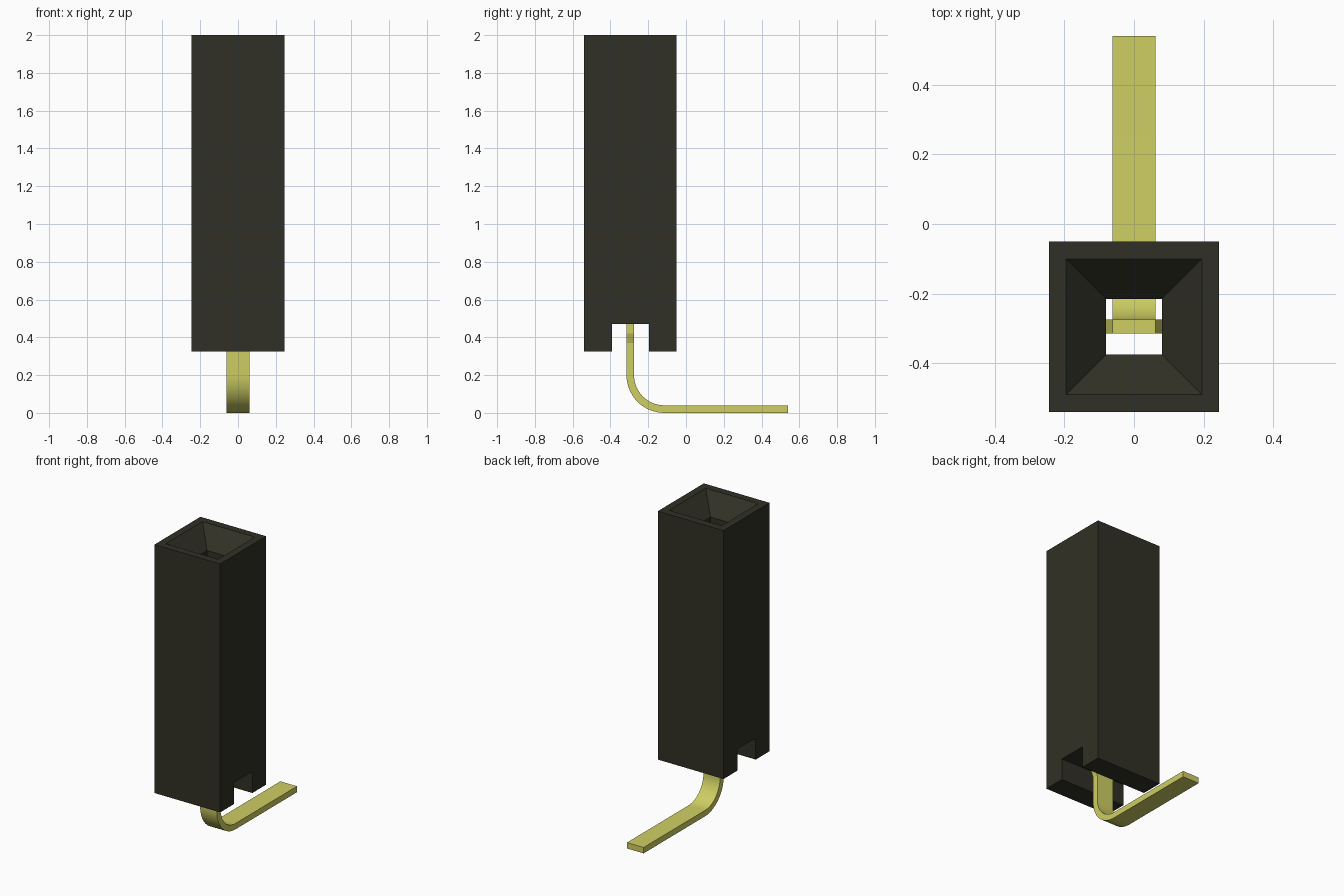
import bpy, bmesh
from math import cos, sin, pi, radians

if "Cube" in bpy.data.objects:
    bpy.data.objects.remove(bpy.data.objects["Cube"])

CY = -0.295   # centre line of the housing in y


def material(name, rgb):
    m = bpy.data.materials.new(name)
    m.use_nodes = True
    m.diffuse_color = (*rgb, 1)
    m.node_tree.nodes["Principled BSDF"].inputs["Base Color"].default_value = (*rgb, 1)
    return m


black = material("black plastic", (0.03, 0.03, 0.019))
gold = material("yellow metal", (0.62, 0.62, 0.127))


def loft(name, rings, mat):
    """Skin a list of closed rings and cap both ends."""
    bm = bmesh.new()
    loops = [[bm.verts.new(p) for p in ring] for ring in rings]
    n = len(loops[0])
    for a, b in zip(loops, loops[1:]):
        for i in range(n):
            j = (i + 1) % n
            bm.faces.new((a[i], a[j], b[j], b[i]))
    bm.faces.new(loops[0][::-1])
    bm.faces.new(loops[-1])
    bmesh.ops.recalc_face_normals(bm, faces=bm.faces)
    mesh = bpy.data.meshes.new(name)
    bm.to_mesh(mesh)
    bm.free()
    mesh.materials.append(mat)
    obj = bpy.data.objects.new(name, mesh)
    bpy.context.collection.objects.link(obj)
    return obj


def rect(hx, hy, z):
    return [(sx * hx, CY + sy * hy, z) for sx, sy in ((-1, -1), (1, -1), (1, 1), (-1, 1))]


def cut(target, cutter):
    mod = target.modifiers.new("cut", "BOOLEAN")
    mod.operation = "DIFFERENCE"
    mod.solver = "EXACT"
    mod.object = cutter
    bpy.context.view_layer.objects.active = target
    bpy.ops.object.modifier_apply(modifier=mod.name)
    bpy.data.objects.remove(cutter)


# Housing with a funnel-mouthed square bore and a slot across its foot
housing = loft("housing", [rect(0.245, 0.245, 0.325), rect(0.245, 0.245, 2)], black)
cut(housing, loft("bore_cutter", [rect(0.08, 0.08, 0.2), rect(0.08, 0.08, 1.88),
                                  rect(0.195, 0.195, 2), rect(0.195, 0.195, 2.1)], black))
cut(housing, loft("slot_cutter", [rect(0.4, 0.098, 0.2), rect(0.4, 0.098, 0.47)], black))

# Bent contact: (half width, outer point, inner point) along its length
R, T, W, B = 0.2, 0.04, 0.062, 0.08
y0 = CY - T / 2
stations = [(w, (y0, z), (y0 + T, z))
            for w, z in ((W, 0.62), (B, 0.57), (B, 0.42), (W, 0.37))]
for i in range(17):
    a = pi / 2 * i / 16
    stations.append((W, (y0 + R - R * cos(a), R - R * sin(a)),
                     (y0 + R - (R - T) * cos(a), R - (R - T) * sin(a))))
stations.append((W, (0.54, 0), (0.54, T)))
contact = loft("contact_pin", [[(-w, *o), (w, *o), (w, *i), (-w, *i)]
                               for w, o, i in stations], gold)
bpy.ops.object.select_all(action="DESELECT")
contact.select_set(True)
bpy.context.view_layer.objects.active = contact
bpy.ops.object.shade_smooth_by_angle(angle=radians(15))
